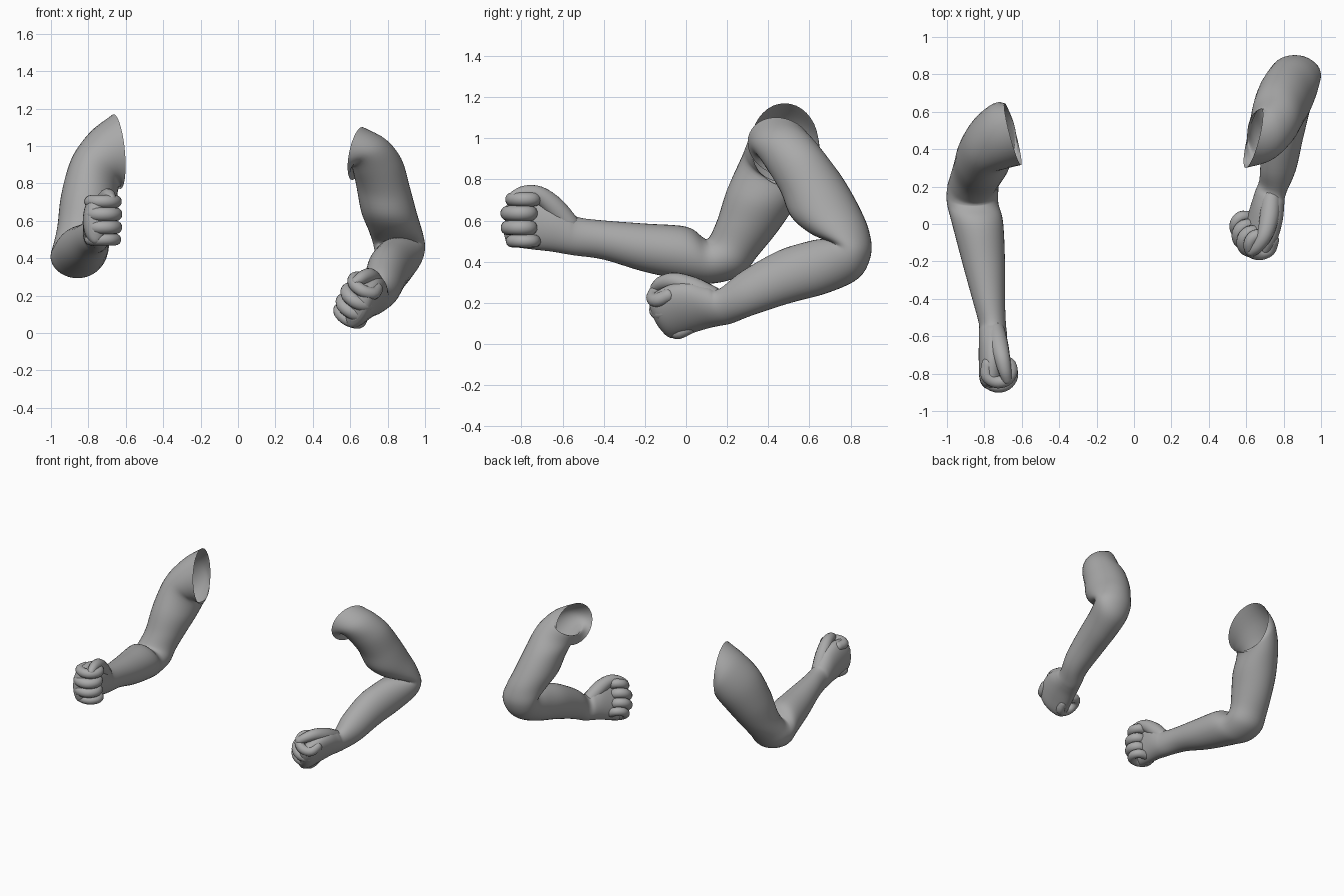
import bpy, bmesh, math
from mathutils import Vector as V

if "Cube" in bpy.data.objects:
    bpy.data.objects.remove(bpy.data.objects["Cube"])

grey = bpy.data.materials.new("plain grey")
grey.diffuse_color = (0.4, 0.4, 0.4, 1)
grey.use_nodes = True
grey.node_tree.nodes["Principled BSDF"].inputs["Base Color"].default_value = grey.diffuse_color


def spline(rows, steps):
    """Catmull-Rom interpolation of equally long tuples."""
    out = []
    for i in range(len(rows) - 1):
        p0, p1 = rows[max(i - 1, 0)], rows[i]
        p2, p3 = rows[i + 1], rows[min(i + 2, len(rows) - 1)]
        for s in range(steps):
            t = s / steps
            out.append(tuple(
                0.5 * (2 * b + (c - a) * t + (2 * a - 5 * b + 4 * c - d) * t * t
                       + (3 * b - a - 3 * c + d) * t ** 3)
                for a, b, c, d in zip(p0, p1, p2, p3)))
    out.append(tuple(rows[-1]))
    return out


def loft(name, rings, sides, cap_start, cap_end):
    """Skin through ellipses given as (centre, half axis, half axis)."""
    bm = bmesh.new()
    loops = []
    for c, a, b in rings:
        angles = [2 * math.pi * k / sides for k in range(sides)]
        loops.append([bm.verts.new(c + a * math.cos(w) + b * math.sin(w)) for w in angles])
    for l0, l1 in zip(loops, loops[1:]):
        for k in range(sides):
            n = (k + 1) % sides
            bm.faces.new((l0[k], l0[n], l1[n], l1[k]))
    if cap_start:
        bm.faces.new(loops[0])
    if cap_end:
        bm.faces.new(loops[-1])
    bmesh.ops.recalc_face_normals(bm, faces=bm.faces)
    # outward check: faces of the last band must look away from its centre
    bm.faces.ensure_lookup_table()
    f = loops[-2][0].link_faces[0]
    if f.normal.dot(f.calc_center_median() - rings[-2][0]) < 0:
        bmesh.ops.reverse_faces(bm, faces=bm.faces)
    mesh = bpy.data.meshes.new(name)
    bm.to_mesh(mesh)
    bm.free()
    mesh.materials.append(grey)
    mesh.polygons.foreach_set("use_smooth", [True] * len(mesh.polygons))
    obj = bpy.data.objects.new(name, mesh)
    bpy.context.collection.objects.link(obj)


def digit(name, path, up):
    """Round-ended tube along (x, y, z, radius) points, lying across 'up'."""
    pts = spline(path, 4)
    rings = []
    last = len(pts) - 1
    for i, p in enumerate(pts):
        c, r = V(p[:3]), p[3]
        tan = (V(pts[min(i + 1, last)][:3]) - V(pts[max(i - 1, 0)][:3])).normalized()
        side = tan.cross(up).normalized()
        top = side.cross(tan)
        angles = [0]
        if i == 0:
            angles = [-1.5, -1.1, -0.7, -0.35, 0]
        elif i == last:
            angles = [0, 0.35, 0.7, 1.1, 1.5]
        for w in angles:
            k = r * math.cos(w)
            rings.append((c + tan * r * math.sin(w), top * k, side * k))
    loft(name, rings, 14, True, True)


# hand sections: reach and height of thumb edge, reach and height of little
# finger edge, back-of-hand depth, palm depth
HAND = [(-.03, .09, -.01, -.095, -.07, .075),
        (.01, .12, .05, -.085, -.07, .08),
        (.08, .18, .11, -.075, -.07, .082),
        (.17, .212, .20, -.065, -.07, .075),
        (.26, .208, .285, -.053, -.067, .065),
        (.305, .19, .32, -.038, -.052, .05),
        (.325, .14, .335, .01, -.03, .03)]
CURL = [(.22, -.022), (.28, -.027), (.314, .02), (.305, .075),
        (.26, .105), (.215, .09), (.205, .04)]
FINGERS = [("index_finger", .178, .034, -.02), ("middle_finger", .11, .037, 0),
           ("ring_finger", .04, .036, 0), ("little_finger", -.025, .031, -.02)]
THUMB = [(.02, .06, .02, .05), (.09, .14, .035, .052), (.165, .2, .055, .043),
         (.235, .21, .07, .035), (.28, .195, .08, .028)]


def build_arm(label, side, sections, origin, reach, up, palm):
    # upper arm and forearm sections from the open shoulder to the wrist
    rows = []
    for fy, fz, by, bz, xo, xi, tilt, skew in sections:
        c = (side * (xo + xi) / 2, (fy + by) / 2, (fz + bz) / 2)
        a = (side * skew, (fy - by) / 2, (fz - bz) / 2)
        b = (side * (xo - xi) / 2, 0, tilt)
        rows.append(c + a + b)

    def place(d, t, p):
        return origin + reach * d + up * t + palm * p

    # palm sections continue the same skin
    for df, tf, db, tb, po, pi in HAND:
        c = place((df + db) / 2, (tf + tb) / 2, (po + pi) / 2)
        a = reach * (df - db) / 2 + up * (tf - tb) / 2
        b = palm * (po - pi) / 2
        rows.append(tuple(c) + tuple(a) + tuple(b))
    rings = [(V(r[:3]), V(r[3:6]), V(r[6:])) for r in spline(rows, 5)]
    loft(label + "_arm", rings, 36, False, True)

    # curled fingers
    for name, height, r, shift in FINGERS:
        path = [tuple(place(d + shift, height, p)) + (r,) for d, p in CURL]
        digit(label + "_" + name, path, up)
    # thumb folded over the fist
    path = [tuple(place(d, t, p)) + (r,) for d, t, p, r in THUMB]
    digit(label + "_thumb", path, palm)


# per section: front y, z, back y, z, outer x, inner x, tilt, skew
RAISED = [(.315, .97, .645, .97, .665, .63, .20, -.043),
          (.295, .95, .65, .91, .79, .63, .145, -.02),
          (.27, .90, .61, .80, .89, .64, .08, 0),
          (.20, .75, .53, .67, .945, .655, .03, 0),
          (.155, .61, .44, .54, .965, .69, 0, 0),
          (.12, .53, .35, .43, .985, .72, 0, 0),
          (.10, .51, .27, .335, 1.0, .725, 0, 0),
          (.08, .52, .14, .295, 1.0, .725, 0, 0),
          (0, .57, .02, .305, .975, .70, 0, 0),
          (-.2, .585, -.2, .35, .92, .69, 0, 0),
          (-.4, .60, -.4, .41, .865, .69, 0, 0)]
LOWERED = [(.30, .98, .62, .94, .67, .605, .14, -.04),
           (.33, .95, .62, .98, .79, .605, .07, 0),
           (.39, .86, .68, .915, .875, .62, .04, 0),
           (.46, .74, .76, .81, .92, .635, 0, 0),
           (.51, .62, .84, .67, .955, .66, 0, 0),
           (.60, .54, .89, .55, .985, .70, 0, 0),
           (.69, .50, .90, .435, 1.0, .725, 0, 0),
           (.68, .51, .84, .32, .99, .73, 0, 0),
           (.60, .50, .68, .245, .95, .715, 0, 0),
           (.45, .45, .50, .20, .905, .69, -.03, .02),
           (.27, .345, .32, .145, .86, .68, -.04, .03)]

build_arm("raised", -1, RAISED, V((-.76, -.55, .525)),
          V((0, -1, 0)), V((0, 0, 1)), V((1, 0, 0)))

reach = V((-.4, -.85, -.35)).normalized()
up = V((.38, -.5, .77))
up = (up - reach * up.dot(reach)).normalized()
build_arm("lowered", 1, LOWERED, V((.735, .175, .178)), reach, up, reach.cross(up))
